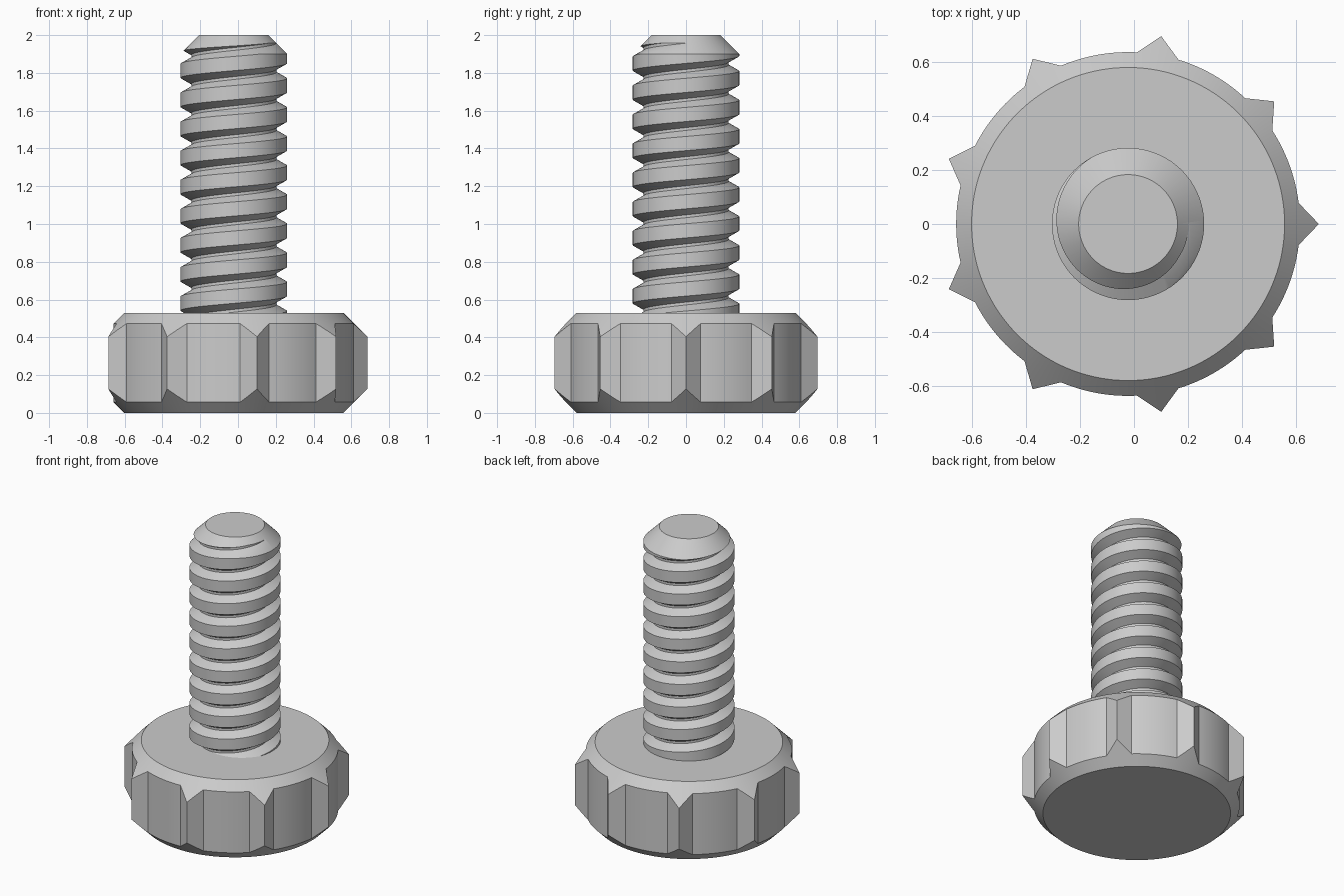
import bpy, bmesh, math
from math import sin, cos, pi, radians

if "Cube" in bpy.data.objects:
    bpy.data.objects.remove(bpy.data.objects["Cube"])

CX = -0.022          # axis of the screw in x
HEAD_H, FACE_R, BODY_R, TIP_R = 0.53, 0.58, 0.637, 0.707


def finish(name, bm):
    bmesh.ops.recalc_face_normals(bm, faces=bm.faces)
    me = bpy.data.meshes.new(name)
    bm.to_mesh(me)
    bm.free()
    ob = bpy.data.objects.new(name, me)
    ob.location.x = CX
    bpy.context.collection.objects.link(ob)
    return ob


def activate(ob):
    bpy.ops.object.select_all(action='DESELECT')
    ob.select_set(True)
    bpy.context.view_layer.objects.active = ob


# Knob head: round body with nine pointed grips and 45 degree chamfers
half = math.degrees(math.asin(0.078 / BODY_R))
outline = []


def polar(r, deg):
    return (r * cos(radians(deg)), r * sin(radians(deg)))


def straight(a, b, n=6):
    return [(a[0] + (b[0] - a[0]) * t / n, a[1] + (b[1] - a[1]) * t / n) for t in range(n)]


for k in range(9):
    d = 40 * k
    tip = polar(TIP_R, d)
    outline += straight(polar(BODY_R, d - half), tip)
    outline += straight(tip, polar(BODY_R, d + half))
    outline += [polar(BODY_R, d + half + (40 - 2 * half) * t / 12) for t in range(12)]

bm = bmesh.new()
rings = [[], [], [], []]
for x, y in outline:
    r = math.hypot(x, y)
    s, c = FACE_R / r, r - FACE_R
    for ring, co in zip(rings, [(x * s, y * s, 0), (x, y, c),
                                (x, y, HEAD_H - c), (x * s, y * s, HEAD_H)]):
        ring.append(bm.verts.new(co))
n = len(outline)
for lo, hi in zip(rings, rings[1:]):
    for i in range(n):
        j = (i + 1) % n
        bm.faces.new((lo[i], lo[j], hi[j], hi[i]))
bm.faces.new(rings[0])
bm.faces.new(rings[3])
knob = finish("knob_head", bm)

# Threaded shaft: helical surface, later trimmed by a cone
PITCH, ROOT, CREST, TOP_Z = 0.154, 0.225, 0.282, 1.888
tooth = [(-0.0695, ROOT), (-0.0375, CREST), (0.0375, CREST), (0.0695, ROOT)]
profile = [(TOP_Z + PITCH * k + dz, r) for k in range(-10, 3) for dz, r in tooth]
N, M = 72, len(profile)
bm = bmesh.new()
cols = []
for j in range(N):
    a = 2 * pi * j / N
    cols.append([bm.verts.new((r * cos(a), r * sin(a), z + PITCH * j / N)) for z, r in profile])
for j in range(N):
    nxt = cols[j + 1] if j < N - 1 else cols[0][4:]
    for i in range(len(nxt) - 1):
        bm.faces.new((cols[j][i], nxt[i], nxt[i + 1], cols[j][i + 1]))
bottom = [c[0] for c in cols] + [cols[0][i] for i in (4, 3, 2, 1)]
top = [c[-1] for c in cols] + [cols[-1][-i] for i in (2, 3, 4, 5)]
for loop, z in ((bottom, 0.4), (top, 2.25)):
    mid = bm.verts.new((0, 0, z))
    for i in range(len(loop)):
        bm.faces.new((loop[i], loop[(i + 1) % len(loop)], mid))
shaft = finish("threaded_shaft", bm)

# Trimming cone gives the flat tip and its chamfer
z0 = 0.52
bpy.ops.mesh.primitive_cone_add(vertices=128, radius1=0.183 + 2 - z0, radius2=0.183,
                                depth=2 - z0, location=(CX, 0, (2 + z0) / 2))
cutter = bpy.context.object
cutter.name = "tip_cutter"
cutter.hide_render = True
mod = shaft.modifiers.new("trim", 'BOOLEAN')
mod.operation, mod.solver, mod.object = 'INTERSECT', 'EXACT', cutter
activate(shaft)
bpy.ops.object.modifier_apply(modifier=mod.name)
bpy.data.objects.remove(cutter)

for ob in (knob, shaft):
    activate(ob)
    bpy.ops.object.shade_smooth_by_angle(angle=radians(25))
